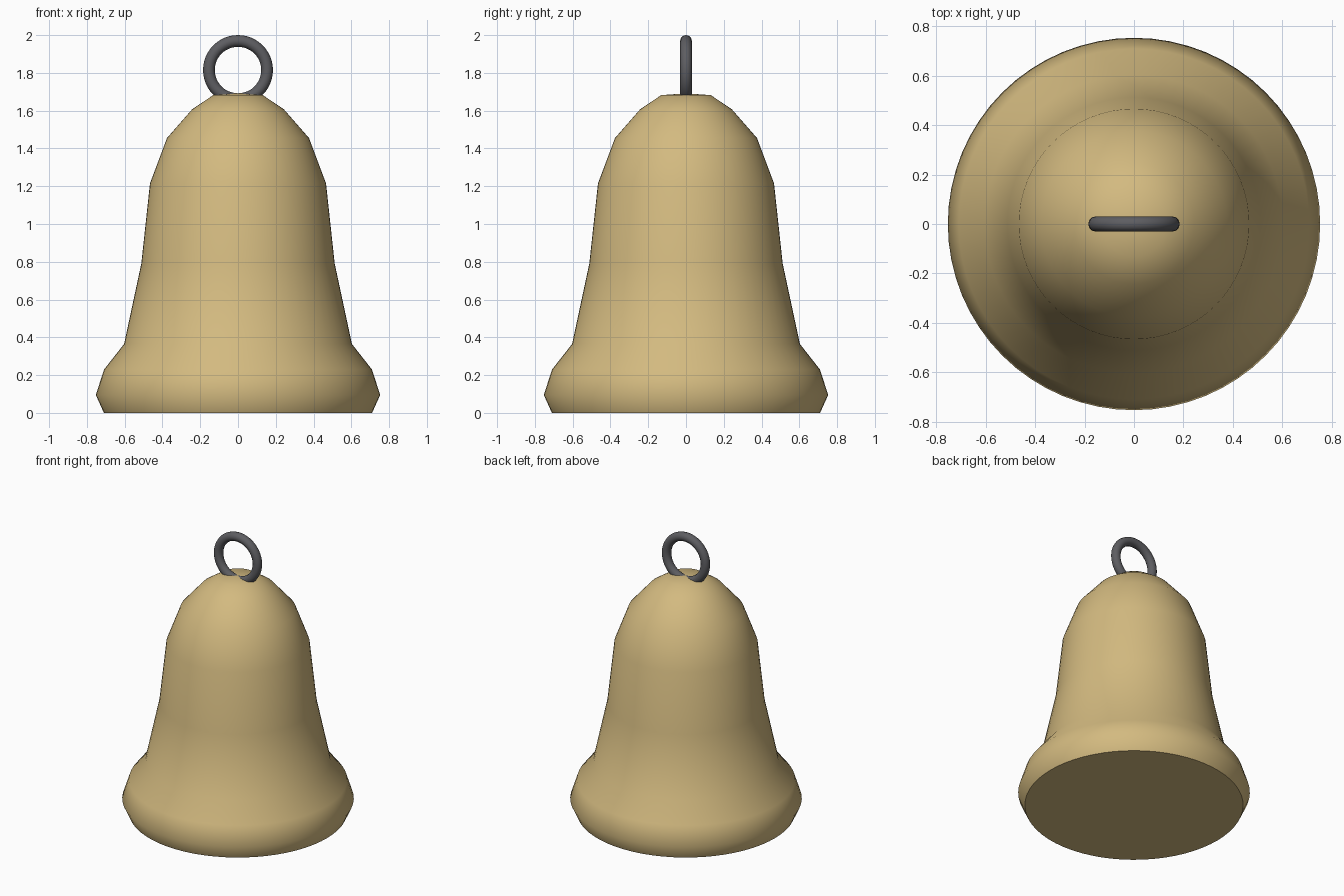
import bpy, bmesh, math

if "Cube" in bpy.data.objects:
    bpy.data.objects.remove(bpy.data.objects["Cube"])


def material(name, rgb):
    m = bpy.data.materials.new(name)
    m.diffuse_color = (*rgb, 1)
    m.use_nodes = True
    m.node_tree.nodes["Principled BSDF"].inputs["Base Color"].default_value = m.diffuse_color
    return m


def smooth(obj, degrees):
    bpy.ops.object.select_all(action='DESELECT')
    obj.select_set(True)
    bpy.context.view_layer.objects.active = obj
    bpy.ops.object.shade_smooth_by_angle(angle=math.radians(degrees))


brass = material("brass", (0.65, 0.49, 0.215))
iron = material("dark_iron", (0.11, 0.11, 0.12))

# Bell body: a lathe profile (radius, height), closed at the foot and crown
SIDES = 64
profile = [(0.71, 0), (0.753, 0.095), (0.709, 0.23), (0.603, 0.365),
           (0.512, 0.79), (0.466, 1.215), (0.376, 1.455), (0.243, 1.607),
           (0.132, 1.682)]
bm = bmesh.new()
rings = [[bm.verts.new((r * math.cos(2 * math.pi * i / SIDES),
                        r * math.sin(2 * math.pi * i / SIDES), z))
          for i in range(SIDES)] for r, z in profile]
crown = bm.verts.new((0, 0, 1.692))
bm.faces.new(rings[0][::-1])
for i in range(SIDES):
    j = (i + 1) % SIDES
    for low, high in zip(rings, rings[1:]):
        bm.faces.new((low[i], low[j], high[j], high[i]))
    bm.faces.new((rings[-1][i], rings[-1][j], crown))
mesh = bpy.data.meshes.new("bell_body")
bm.to_mesh(mesh)
bm.free()
body = bpy.data.objects.new("bell_body", mesh)
bpy.context.collection.objects.link(body)
mesh.materials.append(brass)
smooth(body, 60)

# Hanging ring, upright and facing the front
bpy.ops.mesh.primitive_torus_add(major_segments=48, minor_segments=12,
                                 major_radius=0.154, minor_radius=0.031,
                                 location=(0, 0, 1.815),
                                 rotation=(math.pi / 2, 0, 0))
ring = bpy.context.object
ring.name = "hanging_ring"
ring.data.materials.append(iron)
smooth(ring, 60)
